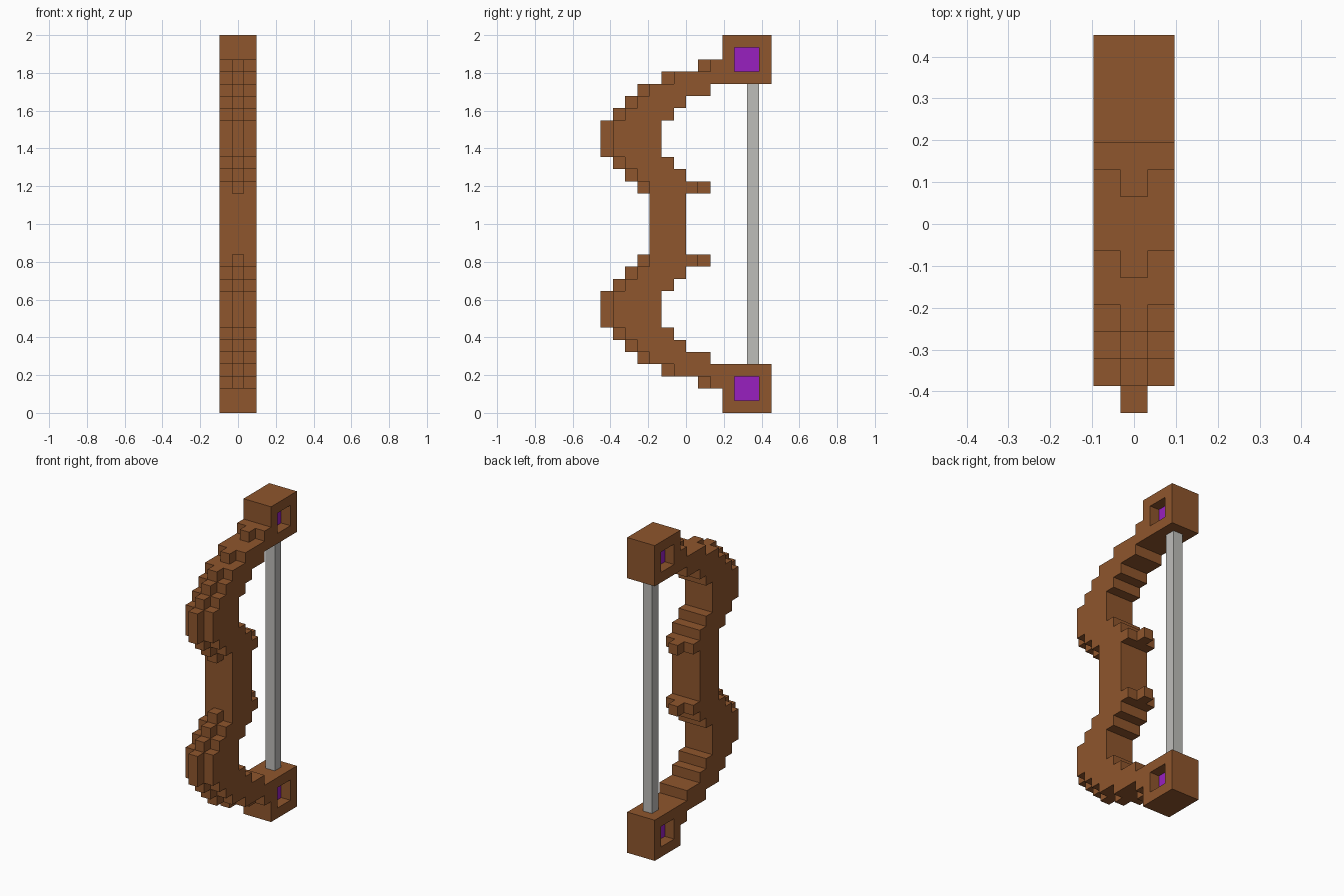
import bpy, bmesh
from math import radians
from mathutils import Vector

cube = bpy.data.objects.get("Cube")
if cube:
    bpy.data.objects.remove(cube, do_unlink=True)

ROWS, DEPTH, WIDTH = 31, 14, 3      # grid size in blocks
U = 2 / ROWS                        # block edge length


def material(name, rgb):
    m = bpy.data.materials.new(name)
    m.use_nodes = True
    m.diffuse_color = (*rgb, 1)
    m.node_tree.nodes["Principled BSDF"].inputs["Base Color"].default_value = (*rgb, 1)
    return m


wood = material("brown wood", (0.275, 0.093, 0.026))
purple = material("purple gem", (0.314, 0.0144, 0.527))
grey = material("grey string", (0.515, 0.51, 0.49))


def block(xs, ys, zs):
    """Set of grid cells covering three half-open ranges."""
    return {(x, y, z) for x in range(*xs) for y in range(*ys) for z in range(*zs)}


def flip(cells):
    """Mirror cells top to bottom."""
    return {(x, y, ROWS - 1 - z) for x, y, z in cells}


def build(name, cells, mat):
    """Skin a set of cells with outward faces and merge the flat areas."""
    bm = bmesh.new()
    verts = {}

    def vert(p):
        if p not in verts:
            verts[p] = bm.verts.new(((p[0] - WIDTH / 2) * U, (p[1] - DEPTH / 2) * U, p[2] * U))
        return verts[p]

    for cell in cells:
        for axis in range(3):
            for side in (0, 1):
                near = list(cell)
                near[axis] += 2 * side - 1
                if tuple(near) in cells:
                    continue
                corners = []
                for a, b in ((0, 0), (1, 0), (1, 1), (0, 1)):
                    p = list(cell)
                    p[axis] += side
                    p[(axis + 1) % 3] += a
                    p[(axis + 2) % 3] += b
                    corners.append(vert(tuple(p)))
                bm.faces.new(corners if side else corners[::-1])
    bmesh.ops.dissolve_limit(bm, angle_limit=radians(1), verts=bm.verts[:], edges=bm.edges[:])
    mesh = bpy.data.meshes.new(name)
    bm.to_mesh(mesh)
    bm.free()
    mesh.materials.append(mat)
    obj = bpy.data.objects.new(name, mesh)
    bpy.context.collection.objects.link(obj)
    return obj


# Upper limb: (lowest row, top row, front, back) of each full-width step
STEPS = [(28, 29, 9, 10), (27, 28, 6, 10), (26, 27, 4, 9), (25, 26, 3, 7),
         (24, 25, 2, 6), (21, 24, 1, 5), (20, 21, 2, 6), (19, 20, 3, 7),
         (18, 19, 4, 8)]
limb = set()
for low, top, front, back in STEPS:
    limb |= block((0, WIDTH), (front, back), (low, top))
    limb |= block((1, 2), (front - 1, front), (low, top))      # front ridge

# Knob behind the grip
limb |= block((1, 2), (8, 9), (18, 19))

# Hollow end block with a gem in its window
window = block((0, WIDTH), (11, 13), (28, 30))
limb |= block((0, WIDTH), (10, 14), (27, ROWS)) - window
gem = block((1, 2), (11, 13), (28, 30))

grip = block((0, WIDTH), (4, 7), (13, 18))
string = block((1, 2), (12, 13), (4, 27))

build("bow_frame", limb | flip(limb) | grip, wood)
build("upper_gem", gem, purple)
build("lower_gem", flip(gem), purple)
build("bow_string", string, grey)
